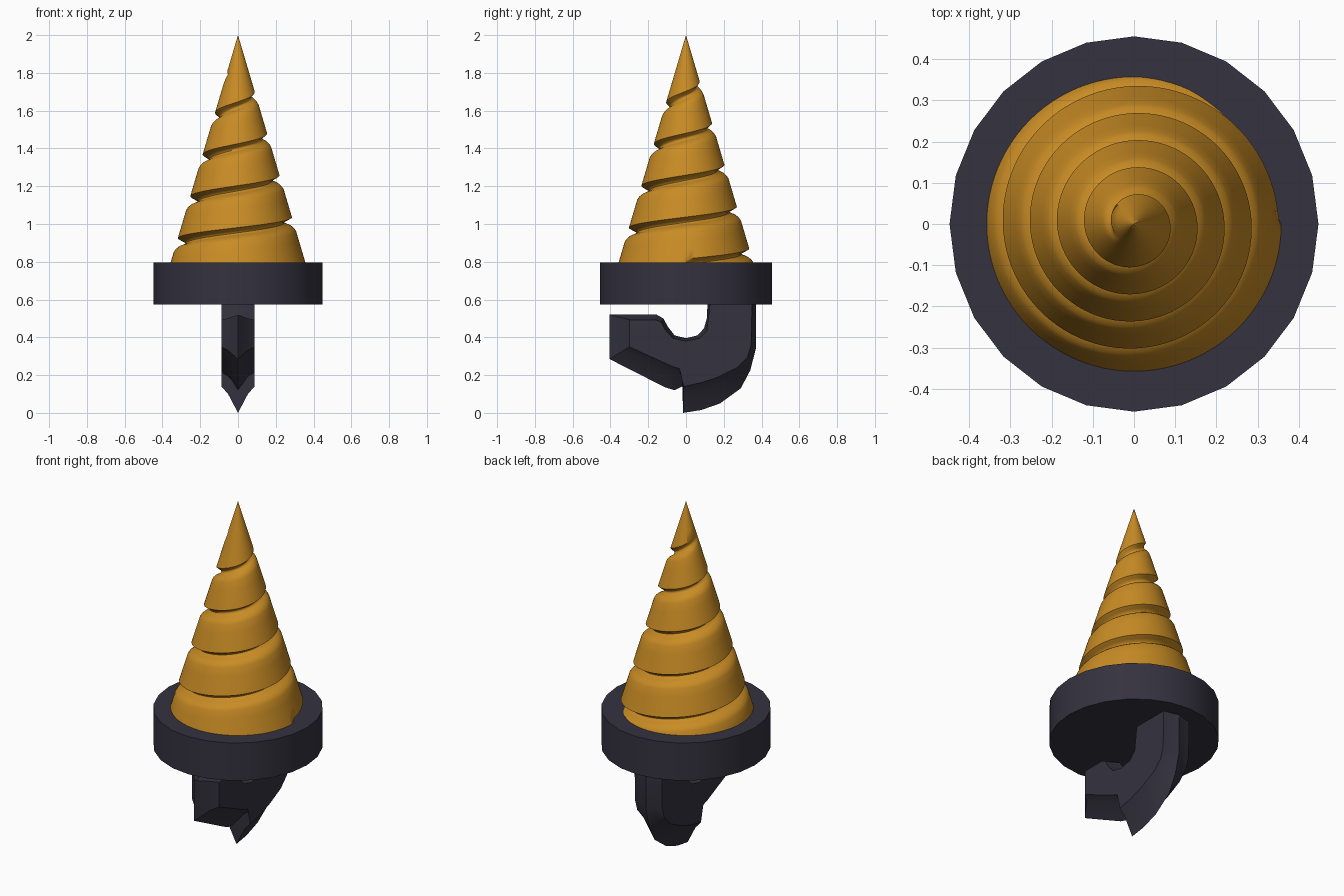
import bpy, bmesh, math

if "Cube" in bpy.data.objects:
    bpy.data.objects.remove(bpy.data.objects["Cube"])


def material(name, rgb):
    m = bpy.data.materials.new(name)
    m.diffuse_color = (*rgb, 1)
    m.use_nodes = True
    m.node_tree.nodes["Principled BSDF"].inputs["Base Color"].default_value = m.diffuse_color
    return m


GOLD = material("golden_orange", (0.58, 0.26, 0.018))
DARK = material("dark_slate", (0.035, 0.032, 0.049))


def finish(bm, name, mat, angle):
    bmesh.ops.remove_doubles(bm, verts=bm.verts, dist=0.0002)
    bmesh.ops.recalc_face_normals(bm, faces=bm.faces)
    mesh = bpy.data.meshes.new(name)
    bm.to_mesh(mesh)
    bm.free()
    mesh.materials.append(mat)
    ob = bpy.data.objects.new(name, mesh)
    bpy.context.collection.objects.link(ob)
    bpy.ops.object.select_all(action='DESELECT')
    ob.select_set(True)
    bpy.context.view_layer.objects.active = ob
    bpy.ops.object.shade_smooth_by_angle(angle=math.radians(angle))
    return ob


# Spiral cone: a sheared grid whose rows follow the helical groove
PITCH, EDGE, BOTTOM, TURNS, COLS = 0.222, 0.815, 0.77, 4.62, 96
# (height below the sharp lip, share of groove depth)
GROOVE = [(-0.222, 0), (-0.17, 0), (-0.12, 0), (-0.075, 0), (-0.062, 0.1), (-0.05, 0.32),
          (-0.042, 0.65), (-0.036, 0.92), (-0.028, 1), (-0.02, 0.9), (-0.012, 0.5)]


def cone_point(turn, s, share):
    z = min(2, max(BOTTOM, EDGE + turn * PITCH + s))
    r = 0.357 * (2 - z) / 1.205
    fade = max(0, min(1, turn / 0.015, (TURNS - turn) / 0.35))
    r -= share * fade * min(0.05, 0.02 + 0.12 * r, 0.6 * r)
    a = turn * 2 * math.pi
    return r * math.cos(a), r * math.sin(a), z


bm = bmesh.new()
columns = []
for i in range(COLS + 1):
    columns.append([bm.verts.new(cone_point(k + i / COLS, s, d))
                    for k in range(-1, 7) for s, d in GROOVE])
for a, b in zip(columns, columns[1:]):
    for j in range(len(a) - 1):
        bm.faces.new((a[j], b[j], b[j + 1], a[j + 1]))
finish(bm, "spiral_cone", GOLD, 50)

# Collar disc
bm = bmesh.new()
bmesh.ops.create_cone(bm, cap_ends=True, segments=24, radius1=0.455, radius2=0.455, depth=0.22)
for v in bm.verts:
    v.co.x *= 0.983
    v.co.z += 0.685
finish(bm, "collar", DARK, 35)

# Hooked blade: (ridge y, z, side-face y, z) around the outline
OUTLINE = [
    (0.115, 0.60, 0.13, 0.60), (0.11, 0.50, 0.125, 0.495), (0.095, 0.447, 0.11, 0.435),
    (0.06, 0.41, 0.07, 0.395), (0.0, 0.395, 0.0, 0.38), (-0.06, 0.41, -0.07, 0.395),
    (-0.095, 0.455, -0.11, 0.44), (-0.12, 0.50, -0.13, 0.48), (-0.155, 0.52, -0.16, 0.493),
    (-0.405, 0.52, -0.30, 0.493), (-0.405, 0.285, -0.30, 0.35), (-0.11, 0.135, -0.07, 0.245),
    (-0.06, 0.12, -0.035, 0.235), (-0.02, 0.14, -0.018, 0.215), (-0.015, 0.0, -0.012, 0.14),
    (0.08, 0.015, 0.08, 0.16), (0.18, 0.05, 0.17, 0.19), (0.29, 0.13, 0.27, 0.24),
    (0.34, 0.225, 0.325, 0.295), (0.37, 0.34, 0.345, 0.36), (0.37, 0.60, 0.35, 0.60)]

bm = bmesh.new()
rings = []
for x, t in ((-0.088, 1), (-0.053, 0.72), (0, 0), (0.053, 0.72), (0.088, 1)):
    rings.append([bm.verts.new((x, a + (c - a) * t, b + (d - b) * t)) for a, b, c, d in OUTLINE])
n = len(OUTLINE)
for p, q in zip(rings, rings[1:]):
    for j in range(n):
        bm.faces.new((p[j], p[(j + 1) % n], q[(j + 1) % n], q[j]))
caps = [bm.faces.new(rings[0]), bm.faces.new(rings[-1])]
bmesh.ops.triangulate(bm, faces=caps)
finish(bm, "hook_blade", DARK, 25)
